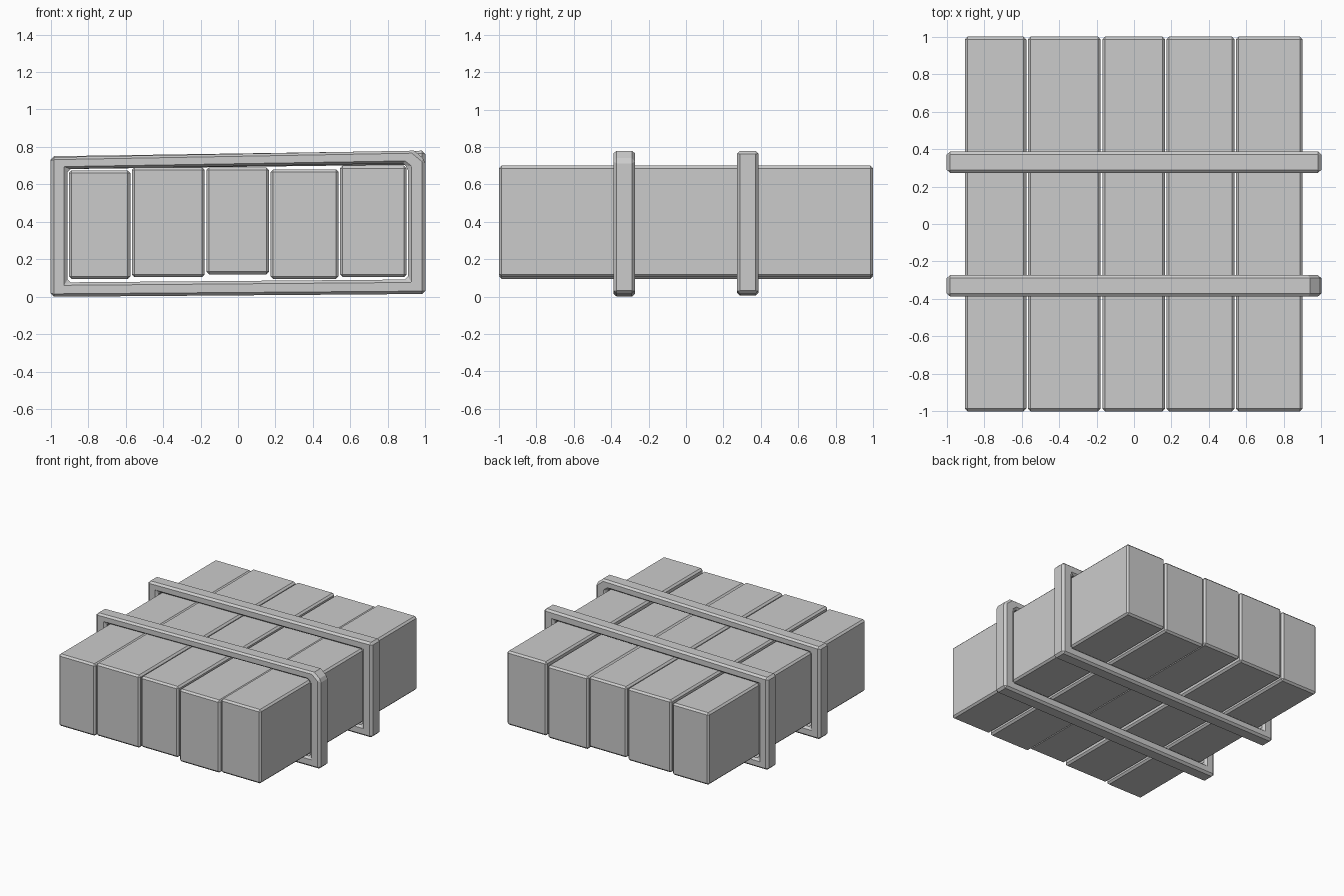
import bpy, bmesh, math

if "Cube" in bpy.data.objects:
    bpy.data.objects.remove(bpy.data.objects["Cube"])


def finish(name, bm, width, limit):
    bmesh.ops.recalc_face_normals(bm, faces=bm.faces[:])
    me = bpy.data.meshes.new(name)
    bm.to_mesh(me)
    bm.free()
    ob = bpy.data.objects.new(name, me)
    bpy.context.collection.objects.link(ob)
    mod = ob.modifiers.new("chamfer", 'BEVEL')
    mod.width = width
    mod.segments = 1
    mod.limit_method = 'ANGLE'
    mod.angle_limit = math.radians(limit)
    return ob


def plank(name, x0, x1, z0, z1):
    bm = bmesh.new()
    bmesh.ops.create_cube(bm, size=1)
    for v in bm.verts:
        v.co = (x1 if v.co.x > 0 else x0, 2 * v.co.y, z1 if v.co.z > 0 else z0)
    finish(name, bm, 0.014, 30)


def strap(name, y, outer, inner, width=0.115):
    # closed band: outer and inner loops with matching point counts
    bm = bmesh.new()
    n = len(outer)
    loops = [[bm.verts.new((x, yy, z)) for x, z in prof]
             for prof, yy in ((outer, y - width / 2), (outer, y + width / 2),
                              (inner, y + width / 2), (inner, y - width / 2))]
    for k in range(4):
        a, b = loops[k], loops[(k + 1) % 4]
        for i in range(n):
            j = (i + 1) % n
            bm.faces.new((a[i], a[j], b[j], b[i]))
    finish(name, bm, 0.017, 50)


# Five uneven planks laid side by side
planks = [(-0.902, -0.575, 0.095, 0.675),
          (-0.567, -0.178, 0.105, 0.69),
          (-0.169, 0.166, 0.12, 0.69),
          (0.174, 0.537, 0.095, 0.68),
          (0.545, 0.90, 0.105, 0.70)]
for i, p in enumerate(planks):
    plank(f"plank_{i + 1}", *p)

# Two slightly skewed straps; the front one has a cut top corner
strap("front_strap", -0.33,
      [(-1, 0), (1, 0.015), (1, 0.73), (0.94, 0.78), (-1, 0.745)],
      [(-0.91, 0.077), (0.908, 0.092), (0.908, 0.69), (0.88, 0.712), (-0.91, 0.682)])
strap("back_strap", 0.33,
      [(-1, 0.005), (1, 0.015), (1, 0.78), (-1, 0.75)],
      [(-0.91, 0.077), (0.908, 0.092), (0.908, 0.705), (-0.91, 0.682)])
